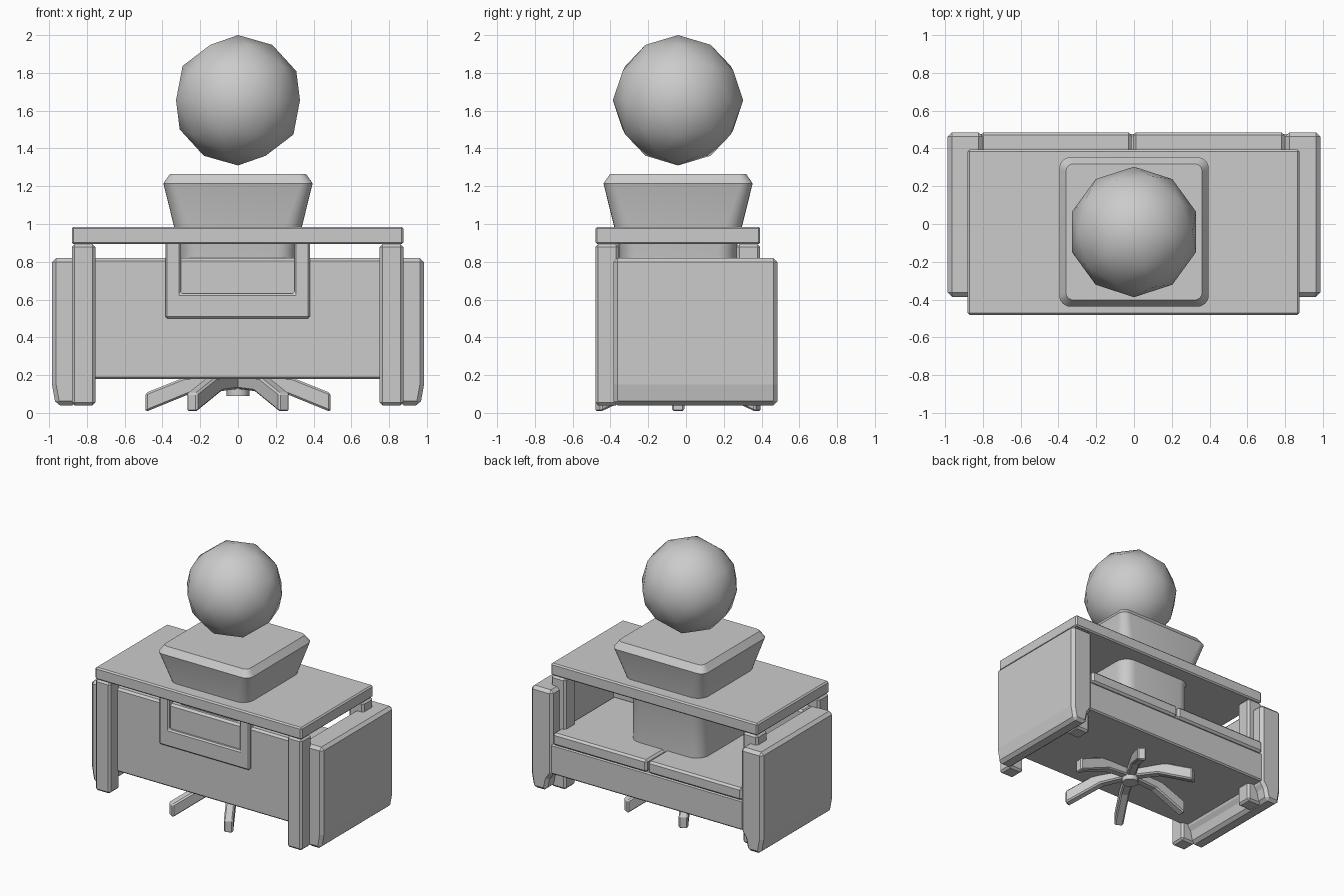
import bpy, bmesh, math

if "Cube" in bpy.data.objects:
    bpy.data.objects.remove(bpy.data.objects["Cube"])

CY = -0.042  # shared centre of table, chair base, pot and ball


def finish(name, bm, bevel=0.0, smooth=None):
    bmesh.ops.recalc_face_normals(bm, faces=bm.faces)
    me = bpy.data.meshes.new(name)
    bm.to_mesh(me)
    bm.free()
    ob = bpy.data.objects.new(name, me)
    bpy.context.collection.objects.link(ob)
    if bevel:
        m = ob.modifiers.new("bevel", 'BEVEL')
        m.width = bevel
        m.segments = 1
        m.limit_method = 'ANGLE'
    if smooth:
        bpy.ops.object.select_all(action='DESELECT')
        ob.select_set(True)
        bpy.context.view_layer.objects.active = ob
        bpy.ops.object.shade_smooth_by_angle(angle=math.radians(smooth))
    return ob


def box(name, x, y, z, bevel=0.01):
    bm = bmesh.new()
    bmesh.ops.create_cube(bm, size=1)
    for v in bm.verts:
        for i, (a, b) in enumerate((x, y, z)):
            v.co[i] = b if v.co[i] > 0 else a
    return finish(name, bm, bevel)


def prism(name, pts, place, a, b, bevel=0.01):
    """Extrude a 2D outline; place(u, v, w) maps it into 3D, w from a to b."""
    bm = bmesh.new()
    lo = [bm.verts.new(place(u, v, a)) for u, v in pts]
    hi = [bm.verts.new(place(u, v, b)) for u, v in pts]
    bm.faces.new(lo)
    bm.faces.new(hi)
    n = len(pts)
    for i in range(n):
        j = (i + 1) % n
        bm.faces.new((lo[i], lo[j], hi[j], hi[i]))
    return finish(name, bm, bevel)


# Sofa: base, back, tapered arms, two seat cushions
box("sofa_base", (-0.82, 0.82), (-0.385, 0.475), (0.18, 0.41))
box("sofa_back", (-0.82, 0.82), (-0.385, -0.26), (0.18, 0.82), 0.015)
arm = [(0.985, 0.82), (0.985, 0.15), (0.965, 0.04), (0.855, 0.04),
       (0.835, 0.13), (0.80, 0.18), (0.80, 0.82)]
for s, side in ((-1, "left"), (1, "right")):
    prism("sofa_arm_" + side, arm, lambda u, v, w: (s * u, w, v), -0.385, 0.485, 0.022)
box("seat_cushion_left", (-0.81, -0.014), (-0.26, 0.485), (0.41, 0.505), 0.015)
box("seat_cushion_right", (-0.004, 0.795), (-0.26, 0.485), (0.41, 0.505), 0.015)

# Table: top and four square legs
box("table_top", (-0.88, 0.875), (-0.48, 0.393), (0.893, 0.985))
for s in (-1, 1):
    for y in (-0.48, 0.268):
        x = (0.75, 0.875) if s > 0 else (-0.88, -0.755)
        box("table_leg", x, (y, y + 0.125), (0.04, 0.893), 0.015)

# U-shaped frame hanging under the front edge of the table
frame = [(-0.385, 0.91), (-0.385, 0.50), (0.38, 0.50), (0.38, 0.91),
         (0.298, 0.91), (0.298, 0.632), (-0.303, 0.632), (-0.303, 0.91)]
prism("front_frame", frame, lambda u, v, w: (u, w, v), -0.41, -0.35, 0.01)

# Six-legged star base with hub
leg = [(0.0, 0.13), (0.22, 0.115), (0.49, 0.005), (0.49, 0.105), (0.29, 0.185), (0.0, 0.21)]
for i in range(6):
    ob = prism("star_leg", leg, lambda u, v, w: (u, w, v), -0.033, 0.033, 0.01)
    ob.location = (0, CY, 0)
    ob.rotation_euler.z = math.radians(60 * i)
bm = bmesh.new()
bmesh.ops.create_cone(bm, cap_ends=True, segments=12, radius1=0.06, radius2=0.06, depth=0.12)
hub = finish("star_hub", bm, smooth=30)
hub.location = (0, CY, 0.15)


# Pot: straight rounded-square body flaring to a chamfered rim
def ring(bm, half, r, z, seg=6):
    out = []
    for q in range(4):
        for k in range(seg + 1):
            a = math.radians(90 * (q + k / seg))
            cx = (half - r) * (1 if q in (0, 3) else -1)
            cy = (half - r) * (1 if q in (0, 1) else -1)
            out.append(bm.verts.new((cx + r * math.cos(a), CY + cy + r * math.sin(a), z)))
    return out


bm = bmesh.new()
rings = [ring(bm, *p) for p in ((0.31, 0.10, 0.49), (0.31, 0.10, 0.87),
                                (0.395, 0.06, 1.215), (0.36, 0.04, 1.265))]
for lo, hi in zip(rings, rings[1:]):
    for i in range(len(lo)):
        j = (i + 1) % len(lo)
        bm.faces.new((lo[i], lo[j], hi[j], hi[i]))
bm.faces.new(rings[0])
bm.faces.new(rings[-1])
finish("pot", bm, smooth=30)

# Low-poly foliage ball floating above the pot
bm = bmesh.new()
bmesh.ops.create_icosphere(bm, subdivisions=2, radius=0.345)
ball = finish("foliage_ball", bm, smooth=60)
ball.location = (0, CY, 1.655)
